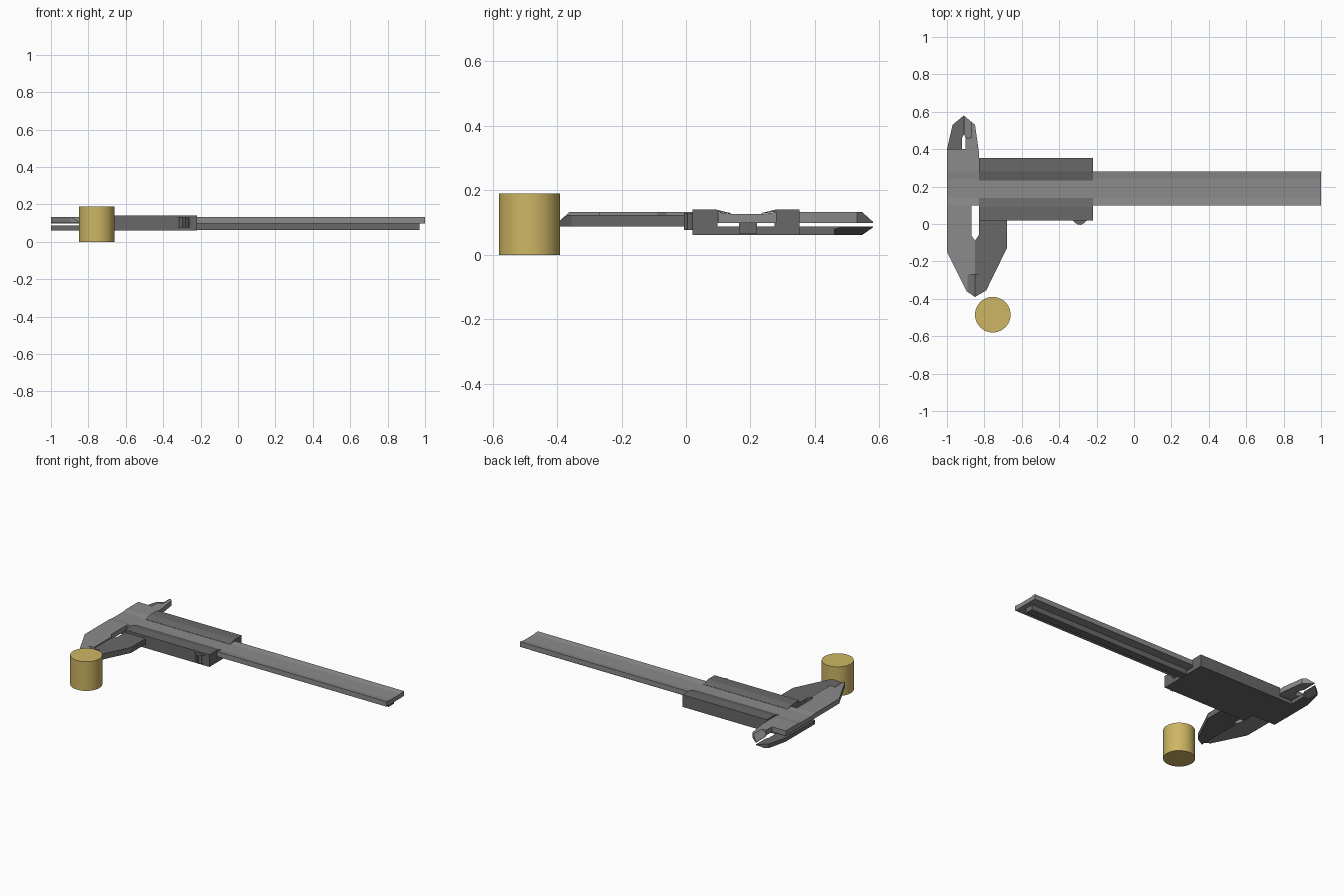
import bpy, bmesh, math

if "Cube" in bpy.data.objects:
    bpy.data.objects.remove(bpy.data.objects["Cube"])


def material(name, rgb):
    m = bpy.data.materials.new(name)
    m.diffuse_color = (*rgb, 1)
    m.use_nodes = True
    m.node_tree.nodes["Principled BSDF"].inputs["Base Color"].default_value = m.diffuse_color
    return m


LIGHT = material("light_steel", (0.26, 0.26, 0.26))
DARK = material("dark_steel", (0.14, 0.14, 0.14))
GOLD = material("brass", (0.62, 0.47, 0.13))


def loft(bm, a, b):
    """Solid between two matching outlines."""
    va, vb = [bm.verts.new(p) for p in a], [bm.verts.new(p) for p in b]
    bm.faces.new(va)
    bm.faces.new(vb[::-1])
    n = len(va)
    for i in range(n):
        j = (i + 1) % n
        bm.faces.new((va[i], vb[i], vb[j], va[j]))


def finish(name, bm, mat):
    bmesh.ops.recalc_face_normals(bm, faces=bm.faces)
    me = bpy.data.meshes.new(name)
    bm.to_mesh(me)
    bm.free()
    me.materials.append(mat)
    ob = bpy.data.objects.new(name, me)
    bpy.context.collection.objects.link(ob)
    return ob


def plate(name, outline, bottom, top, mat):
    """Flat XY outline; bottom and top are heights or functions of x."""
    h = lambda f, x: f(x) if callable(f) else f
    bm = bmesh.new()
    loft(bm, [(x, y, h(bottom, x)) for x, y in outline],
         [(x, y, h(top, x)) for x, y in outline])
    return finish(name, bm, mat)


def rail(name, profile, x0, x1, mat):
    """YZ profile swept along x."""
    bm = bmesh.new()
    loft(bm, [(x0, y, z) for y, z in profile], [(x1, y, z) for y, z in profile])
    return finish(name, bm, mat)


def ramp(xa, za, xb, zb):
    return lambda x: za + (zb - za) * (x - xa) / (xb - xa)


def mirrored(half, centre):
    return half + [(2 * centre - y, z) for y, z in reversed(half)]


# Main beam with a shallow channel along its top
rail("beam", mirrored([(0.10, 0.099), (0.10, 0.132), (0.14, 0.127)], 0.19),
     -1, 1, LIGHT)

# Fixed outside jaw and its knife edge
plate("fixed_outside_jaw",
      [(-1, 0.10), (-1, -0.15), (-0.895, -0.36), (-0.89, -0.363), (-0.89, -0.27),
       (-0.85, -0.27), (-0.85, -0.09), (-0.87, -0.06), (-0.87, 0.10)],
      0.10, 0.132, LIGHT)
plate("fixed_outside_knife",
      [(-0.89, -0.27), (-0.89, -0.363), (-0.85, -0.39), (-0.85, -0.27)],
      0.10, ramp(-0.89, 0.132, -0.85, 0.106), LIGHT)

# Fixed inside jaw and its knife edge
plate("fixed_inside_jaw",
      [(-1, 0.28), (-0.83, 0.28), (-0.83, 0.39), (-0.85, 0.53), (-0.87, 0.547),
       (-0.87, 0.46), (-0.90, 0.46), (-0.90, 0.40), (-1, 0.40)],
      0.099, 0.132, LIGHT)
plate("fixed_inside_knife",
      [(-0.87, 0.46), (-0.87, 0.547), (-0.91, 0.58), (-0.91, 0.48), (-0.90, 0.46)],
      0.099, ramp(-0.87, 0.132, -0.91, 0.102), LIGHT)

# Sliding carriage wrapped around the beam
rail("slider_body",
     mirrored([(0.02, 0.062), (0.02, 0.141), (0.09, 0.141), (0.14, 0.129),
               (0.14, 0.1275), (0.098, 0.133), (0.098, 0.088)], 0.186),
     -0.83, -0.22, DARK)

# Sliding outside jaw and its knife edge
plate("slider_outside_jaw",
      [(-0.83, 0.02), (-0.68, 0.02), (-0.68, -0.13), (-0.79, -0.355),
       (-0.81, -0.367), (-0.81, -0.27), (-0.85, -0.27), (-0.85, -0.09),
       (-0.83, -0.06)],
      0.088, 0.124, DARK)
plate("slider_outside_knife",
      [(-0.81, -0.27), (-0.81, -0.367), (-0.85, -0.39), (-0.85, -0.27)],
      0.088, ramp(-0.81, 0.124, -0.85, 0.106), DARK)

# Sliding inside jaw, running below the fixed head
plate("slider_inside_jaw",
      [(-1, 0.10), (-0.83, 0.10), (-0.83, 0.35), (-0.92, 0.35), (-0.92, 0.46),
       (-0.95, 0.46), (-0.95, 0.547), (-0.97, 0.53), (-1, 0.40)],
      0.062, 0.088, DARK)
plate("slider_inside_knife",
      [(-0.95, 0.46), (-0.92, 0.46), (-0.91, 0.48), (-0.91, 0.58), (-0.95, 0.547)],
      ramp(-0.95, 0.062, -0.91, 0.085), 0.088, DARK)

# Depth rod under the beam
rail("depth_rod", [(0.165, 0.064), (0.22, 0.064), (0.22, 0.0985), (0.165, 0.0985)],
     -0.22, 0.97, DARK)

# Ribbed thumb grip
grip = [(-0.33, 0.02)]
for i in range(1, 10):
    x = -0.33 + 0.008 * i
    grip.append((x, 0.02 - 0.027 * math.sin(math.pi * i / 10) + 0.004 * (i % 2)))
grip.append((-0.25, 0.02))
plate("thumb_grip", grip, 0.077, 0.130, DARK)

# Brass pin beside the jaws
bpy.ops.mesh.primitive_cylinder_add(vertices=48, radius=0.095, depth=0.19,
                                    location=(-0.755, -0.485, 0.095))
pin = bpy.context.object
pin.name = "brass_pin"
pin.data.materials.append(GOLD)
bpy.ops.object.shade_smooth_by_angle()
